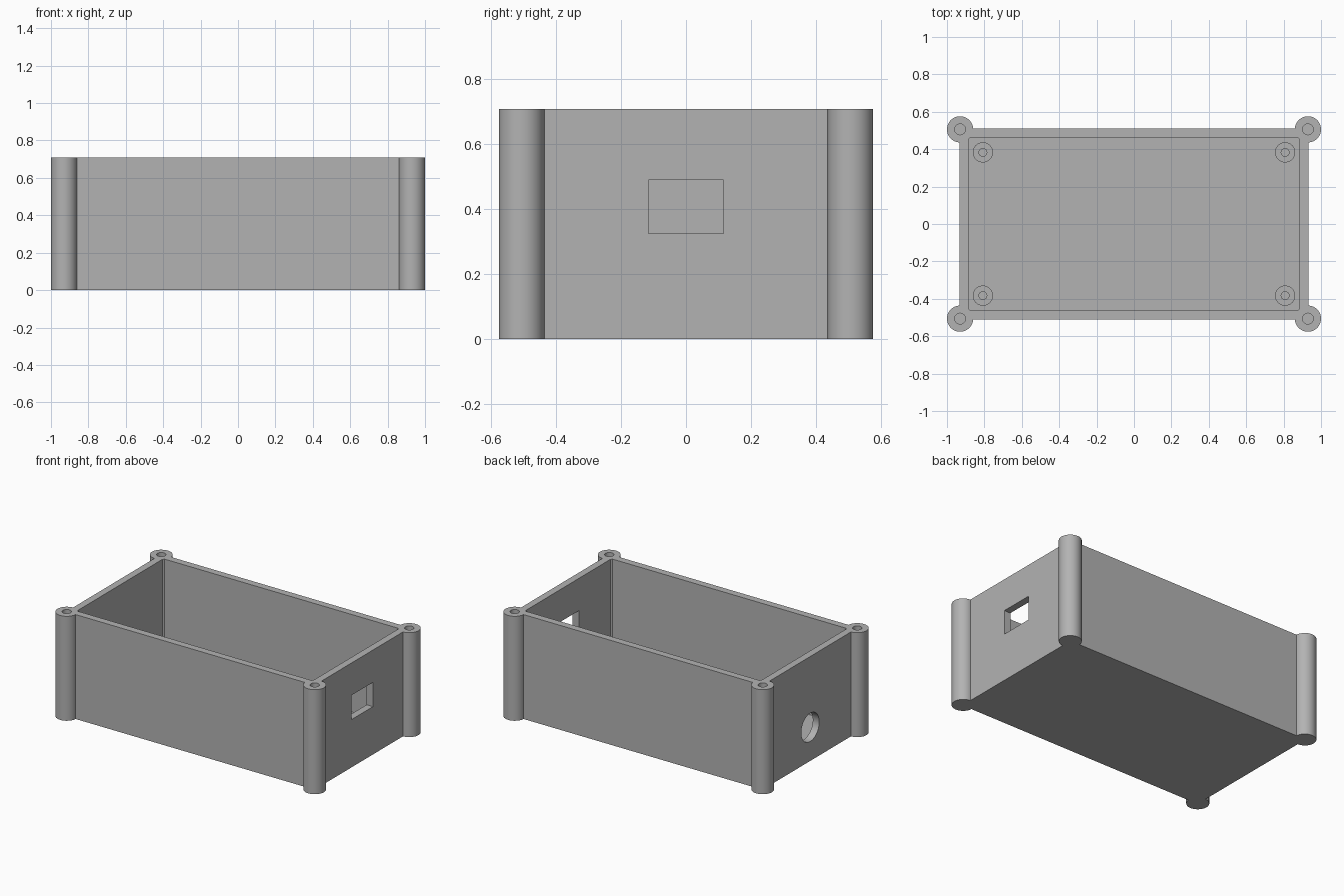
import bpy
import math

cube = bpy.data.objects.get("Cube")
if cube:
    bpy.data.objects.remove(cube, do_unlink=True)

# Overall dimensions
HEIGHT = 0.708
HALF_X, HALF_Y = 0.932, 0.511
WALL, FLOOR = 0.048, 0.048
POST_X, POST_Y, POST_R = 0.93, 0.506, 0.07
STAND_X, STAND_Y, STAND_TOP = 0.808, 0.383, 0.15
CORNERS = [(sx, sy) for sx in (-1, 1) for sy in (-1, 1)]

grey = bpy.data.materials.new("grey plastic")
grey.use_nodes = True
colour = (0.45, 0.45, 0.45, 1)
grey.diffuse_color = colour
grey.node_tree.nodes["Principled BSDF"].inputs["Base Color"].default_value = colour


def box(name, low, high):
    centre = [(a + b) / 2 for a, b in zip(low, high)]
    bpy.ops.mesh.primitive_cube_add(size=1, location=centre)
    ob = bpy.context.object
    ob.name = name
    ob.scale = [b - a for a, b in zip(low, high)]
    bpy.ops.object.transform_apply(location=True, rotation=True, scale=True)
    ob.data.materials.append(grey)
    return ob


def cylinder(name, x, y, radius, bottom, top, sides=48):
    bpy.ops.mesh.primitive_cylinder_add(
        vertices=sides, radius=radius, depth=top - bottom,
        location=(x, y, (bottom + top) / 2))
    ob = bpy.context.object
    ob.name = name
    ob.data.materials.append(grey)
    return ob


def combine(target, tool, operation):
    """Apply a boolean and discard the tool."""
    mod = target.modifiers.new(operation.lower(), 'BOOLEAN')
    mod.operation = operation
    mod.solver = 'EXACT'
    mod.object = tool
    bpy.context.view_layer.objects.active = target
    bpy.ops.object.modifier_apply(modifier=mod.name)
    bpy.data.objects.remove(tool, do_unlink=True)


def finish(ob):
    bpy.ops.object.select_all(action='DESELECT')
    ob.select_set(True)
    bpy.context.view_layer.objects.active = ob
    bpy.ops.object.shade_smooth_by_angle(angle=math.radians(30))


# Open-topped box
case = box("enclosure", (-HALF_X, -HALF_Y, 0), (HALF_X, HALF_Y, HEIGHT))
inner_x, inner_y = HALF_X - WALL, HALF_Y - WALL
cavity = box("cavity", (-inner_x, -inner_y, FLOOR), (inner_x, inner_y, HEIGHT + 0.2))
combine(case, cavity, 'DIFFERENCE')

# Corner screw posts with blind holes
for sx, sy in CORNERS:
    x, y = sx * POST_X, sy * POST_Y
    combine(case, cylinder("post", x, y, POST_R, 0, HEIGHT), 'UNION')
    combine(case, cylinder("post_hole", x, y, 0.029, 0.3, HEIGHT + 0.1, 32), 'DIFFERENCE')

# Rectangular socket opening on the left end
combine(case, box("socket", (0.8, -0.115, 0.324), (1.1, 0.115, 0.489)), 'DIFFERENCE')

# Round cable opening on the right end
cable = cylinder("cable", 0, 0, 0.096, -0.15, 0.15)
cable.rotation_euler = (0, math.pi / 2, 0)
cable.location = (-HALF_X, 0, 0.228)
combine(case, cable, 'DIFFERENCE')
finish(case)

# Board standoffs on the floor
for sx, sy in CORNERS:
    x, y = sx * STAND_X, sy * STAND_Y
    stand = cylinder("standoff_%s_%s" % ("left" if sx > 0 else "right",
                                         "back" if sy > 0 else "front"),
                     x, y, 0.054, FLOOR - 0.01, STAND_TOP)
    combine(stand, cylinder("screw_hole", x, y, 0.021, FLOOR, STAND_TOP + 0.1, 32), 'DIFFERENCE')
    finish(stand)
